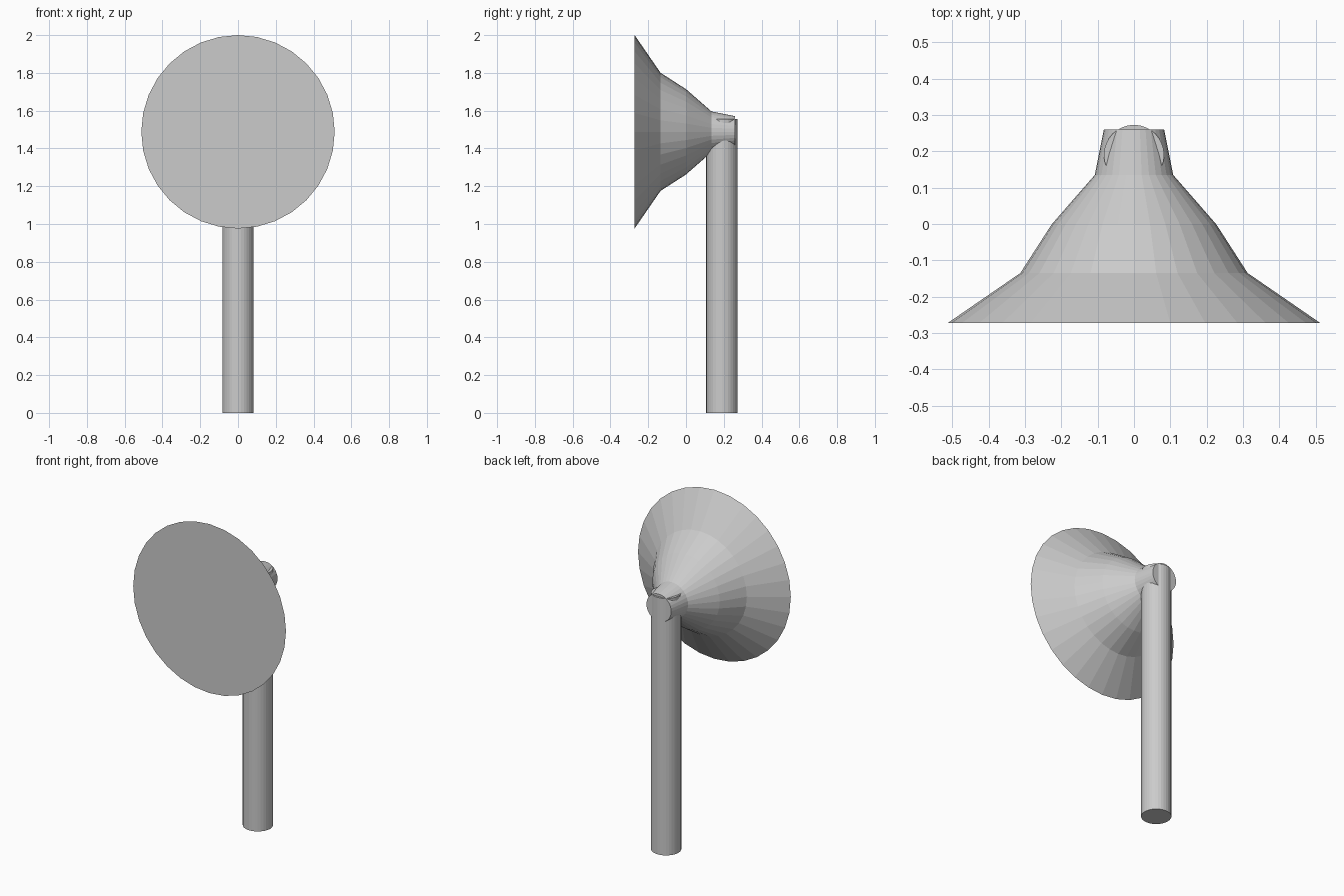
import bpy
import bmesh
from math import cos, sin, tau

cube = bpy.data.objects.get("Cube")
if cube:
    bpy.data.objects.remove(cube, do_unlink=True)

SIDES = 32

# Single flat grey
grey = bpy.data.materials.new("light grey")
grey.use_nodes = True
colour = (0.6, 0.6, 0.6, 1)
grey.diffuse_color = colour
grey.node_tree.nodes["Principled BSDF"].inputs["Base Color"].default_value = colour


def lathe(name, profile, place):
    """Capped solid from (distance along axis, radius) rings; place maps to x, y, z."""
    bm = bmesh.new()
    rings = []
    for d, r in profile:
        angles = [tau * i / SIDES for i in range(SIDES)]
        rings.append([bm.verts.new(place(r * sin(a), r * cos(a), d)) for a in angles])
    for a, b in zip(rings, rings[1:]):
        for i in range(SIDES):
            j = (i + 1) % SIDES
            bm.faces.new((a[i], a[j], b[j], b[i]))
    bm.faces.new(rings[0])
    bm.faces.new(rings[-1])
    bmesh.ops.recalc_face_normals(bm, faces=bm.faces)
    mesh = bpy.data.meshes.new(name)
    bm.to_mesh(mesh)
    bm.free()
    mesh.materials.append(grey)
    obj = bpy.data.objects.new(name, mesh)
    bpy.context.collection.objects.link(obj)
    return obj


# Upright post
lathe("post", [(0, 0.083), (1.556, 0.083)],
      lambda u, v, d: (u, 0.19 + v, d))

# Flared horn facing the front, closed at both ends
lathe("horn",
      [(-0.272, 0.512), (-0.135, 0.313), (0, 0.226), (0.135, 0.108), (0.26, 0.083)],
      lambda u, v, d: (u, d, 1.488 + v))
